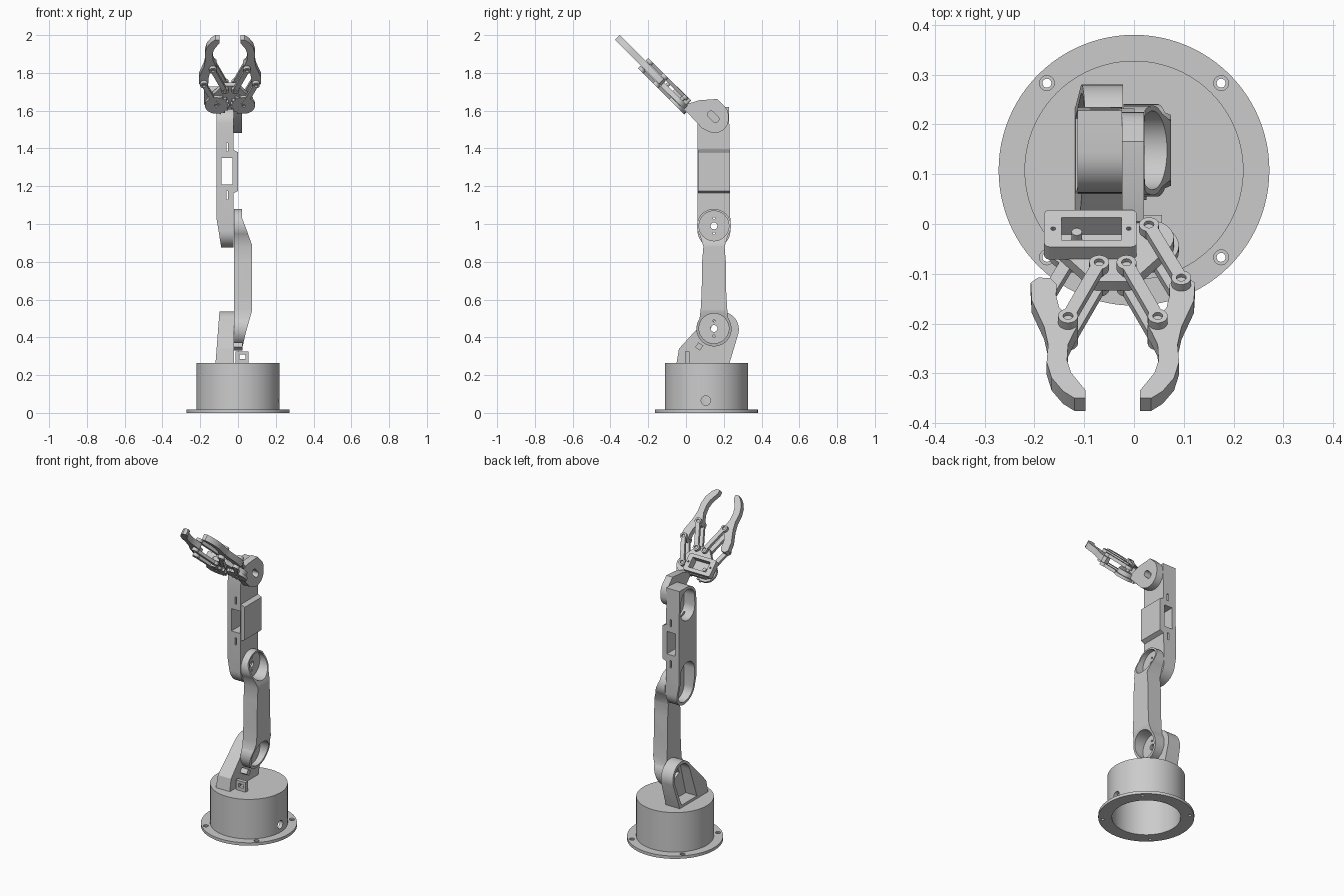
import bpy, bmesh
from math import sin, cos, pi, radians, asin, atan2, hypot
from mathutils import Vector
from mathutils.geometry import convex_hull_2d

if "Cube" in bpy.data.objects:
    bpy.data.objects.remove(bpy.data.objects["Cube"])

grey = bpy.data.materials.new("plain grey")
grey.use_nodes = True
COLOUR = (0.6, 0.6, 0.6, 1)
grey.diffuse_color = COLOUR
grey.node_tree.nodes["Principled BSDF"].inputs["Base Color"].default_value = COLOUR
parts = []


# Frames: turn outline coordinates (a, b) and depth c into a position
def side(a, b, c):
    return Vector((c, a, b))


def front(a, b, c):
    return Vector((a, c, b))


def flat(a, b, c):
    return Vector((a, b, c))


GRIP_X, GRIP_Z, S = -0.0425, 1.625, 0.5 ** 0.5


def grip(a, b, c):
    return Vector((a + GRIP_X, S * (c - b), GRIP_Z + S * (b + c)))


# Outlines
def arc(x, y, r, a0=0, a1=360, n=32):
    closed = a1 - a0 == 360
    steps = n if closed else n - 1
    angles = [radians(a0 + (a1 - a0) * i / steps) for i in range(n)]
    return [(x + r * cos(t), y + r * sin(t)) for t in angles]


def hull(*circles):
    pts = [p for x, y, r in circles for p in (arc(x, y, r) if r else [(x, y)])]
    return [pts[i] for i in convex_hull_2d(pts)]


def rect(x0, x1, y0, y1):
    return [(x0, y0), (x1, y0), (x1, y1), (x0, y1)]


def bar(p, q, big, half):
    t = atan2(q[1] - p[1], q[0] - p[0]) * 180 / pi
    a = asin(half / big) * 180 / pi
    return (arc(*q, big, t - 180 + a, t + 180 - a, 20)
            + arc(*p, big, t + a, t + 360 - a, 20))


# Solids
def prism(name, frame, pts, c0, c1):
    bm = bmesh.new()
    rings = [[bm.verts.new(frame(a, b, c)) for a, b in pts] for c in (c0, c1)]
    n = len(pts)
    for ring in rings:
        bm.faces.new(ring)
    for i in range(n):
        j = (i + 1) % n
        bm.faces.new((rings[0][i], rings[0][j], rings[1][j], rings[1][i]))
    bmesh.ops.recalc_face_normals(bm, faces=bm.faces)
    mesh = bpy.data.meshes.new(name)
    bm.to_mesh(mesh)
    bm.free()
    mesh.materials.append(grey)
    obj = bpy.data.objects.new(name, mesh)
    bpy.context.collection.objects.link(obj)
    parts.append(obj)
    return obj


def combine(obj, frame, pts, c0, c1, mode="DIFFERENCE"):
    tool = prism("cutter", frame, pts, c0, c1)
    tool.hide_render = True
    parts.remove(tool)
    mod = obj.modifiers.new("cut", "BOOLEAN")
    mod.operation, mod.object, mod.solver = mode, tool, "EXACT"
    bpy.context.view_layer.objects.active = obj
    bpy.ops.object.modifier_apply(modifier=mod.name)
    bpy.data.objects.remove(tool)


def axle_holes(obj, z):
    combine(obj, side, arc(0.148, z, 0.018), -0.2, 0.2)
    for dz in (-0.04, 0.04):
        combine(obj, side, arc(0.148, z + dz, 0.006, n=12), -0.2, 0.2)


# Base: hollow drum on a screw flange
CY = 0.108
flange = prism("base_flange", flat, arc(0, CY, 0.272, n=96), 0, 0.018)
combine(flange, flat, arc(0, CY, 0.195, n=64), -0.1, 0.1)
for sx in (-1, 1):
    for sy in (-1, 1):
        hole = (sx * 0.175, CY + sy * 0.175)
        combine(flange, flat, arc(*hole, 0.009, n=20), -0.1, 0.1)
        combine(flange, flat, arc(*hole, 0.015, n=20), 0.01, 0.1)
drum = prism("base_drum", flat, arc(0, CY, 0.22, n=96), 0.015, 0.265)
combine(drum, flat, arc(0, CY, 0.197, n=64), -0.1, 0.245)
combine(drum, side, arc(CY - 0.003, 0.065, 0.025), 0.1, 0.4)

# Shoulder bracket, open on its outer side
shoulder = prism("shoulder_bracket", side, hull(
    (0.185, 0.442, 0.095), (-0.05, 0.262, 0), (-0.037, 0.34, 0),
    (0.23, 0.262, 0)), -0.12, -0.022)
combine(shoulder, front, [(-0.12, 0.25), (-0.097, 0.55), (-0.022, 0.55), (-0.022, 0.25)],
        -0.5, 0.5, "INTERSECT")
combine(shoulder, side, hull((0.185, 0.442, 0.078), (0.06, 0.28, 0), (0.212, 0.28, 0)),
        -0.2, -0.04)
combine(shoulder, side, arc(0.165, 0.445, 0.045, 20, 380, 4), -0.2, 0.1)

# Cable clips beside the shoulder
clip = prism("base_clip", front, rect(-0.012, 0.056, 0.26, 0.325), -0.005, 0.018)
combine(clip, front, rect(0.008, 0.04, 0.285, 0.308), -0.1, 0.1)
prism("arm_clip", side, arc(0.07, 0.352, 0.022, 10, 370, 4), -0.02, 0.025)

# Lower arm: waisted bar with a slanted cup at each end
lower = prism("lower_arm", side, arc(0.148, 0.99, 0.09, -35, 215, 40)
              + [(0.092, 0.88), (0.085, 0.8), (0.083, 0.64), (0.078, 0.55)]
              + arc(0.148, 0.445, 0.093, 145, 395, 40)
              + [(0.218, 0.55), (0.213, 0.64), (0.211, 0.8), (0.204, 0.88)], -0.021, 0.074)
combine(lower, front, [(-0.021, 0.3), (0.022, 0.34), (0.04, 0.42), (0.074, 0.54),
                       (0.074, 0.89), (0.045, 0.97), (0.022, 1.03), (0.02, 1.1), (-0.021, 1.1)],
        -0.5, 0.5, "INTERSECT")
for z in (0.447, 0.99):
    combine(lower, side, arc(0.148, z, 0.079, n=48), -0.008, 0.2)
    axle_holes(lower, z)

# Forearm: long shell with two cups and a window for the motor
forearm = prism("forearm", side, hull(
    (0.148, 0.963, 0.087), (0.145, 1.535, 0.083), (0.06, 1.47, 0), (0.064, 1.17, 0),
    (0.232, 1.17, 0), (0.228, 1.62, 0), (0.19, 1.62, 0)), -0.114, -0.024)
combine(forearm, front, [(-0.114, 1.7), (-0.114, 1.03), (-0.086, 0.86), (-0.024, 0.86),
                         (-0.024, 1.7)], -0.5, 0.5, "INTERSECT")
combine(forearm, side, hull((0.148, 0.967, 0.072), (0.148, 1.08, 0.07)), -0.2, -0.04)
combine(forearm, side, hull((0.145, 1.533, 0.068), (0.146, 1.48, 0.07)), -0.2, -0.04)
combine(forearm, front, rect(-0.088, -0.028, 1.21, 1.35), -0.5, 0.5)
for z0, z1 in ((1.13, 1.175), (1.385, 1.43)):
    combine(forearm, front, rect(-0.062, -0.052, z0, z1), -0.5, 0.5)
axle_holes(forearm, 0.99)
prism("forearm_pad", front, [(-0.03, 1.16), (0.001, 1.175), (0.001, 1.38), (-0.03, 1.395)],
      0.064, 0.232)

# Wrist plate with a slanted slot
wrist = prism("wrist_plate", side, hull(
    (0.15, 1.572, 0.075), (0.152, 1.555, 0.073), (-0.012, 1.61, 0), (0.005, 1.635, 0),
    (0.07, 1.655, 0), (0.166, 1.662, 0), (0.087, 1.505, 0)), -0.024, 0.02)
combine(wrist, side, hull((0.132, 1.58, 0.018), (0.156, 1.556, 0.018)), -0.1, 0.1)

# Gripper body and motor frame
body = prism("gripper_body", grip, hull(
    (-0.0725, 0.045, 0.05), (0.0725, 0.045, 0.05),
    (-0.0275, 0.1475, 0.022), (0.0275, 0.1475, 0.022)), -0.02, 0.006)
frame = prism("motor_frame", grip, hull(*[(x, y, 0.012) for x in (-0.126, 0.036)
                                          for y in (0.012, 0.093)]), 0.004, 0.04)
opening = rect(-0.103, 0.017, 0.022, 0.085)
combine(frame, grip, opening, -0.1, 0.1)
combine(body, grip, opening, -0.008, 0.1)
for x in (-0.12, 0.032):
    combine(frame, grip, arc(x, 0.053, 0.005, n=12), 0.02, 0.1)

# Gripper linkage, repeated for both fingers
FINGER = [(0.150, 0.17), (0.165, 0.185), (0.163, 0.235), (0.138, 0.31), (0.13, 0.36),
          (0.133, 0.41), (0.123, 0.455), (0.1, 0.493), (0.077, 0.513), (0.055, 0.513),
          (0.055, 0.49), (0.068, 0.468), (0.084, 0.44), (0.092, 0.405), (0.09, 0.36),
          (0.078, 0.325), (0.07, 0.305), (0.074, 0.284), (0.092, 0.278), (0.108, 0.255),
          (0.114, 0.22), (0.113, 0.19), (0.125, 0.172)]
for word, s in (("left", 1), ("right", -1)):
    gear_pin, outer_pin = (s * 0.0725, 0.04), (s * 0.1375, 0.191)
    inner_pin, middle_pin = (s * 0.0275, 0.1475), (s * 0.09, 0.30)
    finger = prism(word + "_finger", grip, [(s * x, y) for x, y in FINGER], -0.018, 0.018)
    # toothed drive gear, teeth on the half facing the other gear
    teeth = []
    for i in range(64):
        t = 2 * pi * (i + 0.5) / 64
        r = 0.07 if cos(t) < -0.3 and i // 2 % 2 == (s > 0) else 0.06
        teeth.append((gear_pin[0] + s * r * cos(t), gear_pin[1] + r * sin(t)))
    gear = prism(word + "_gear", grip, teeth, -0.038, -0.021)
    combine(gear, grip, arc(*gear_pin, 0.009, n=16), -0.1, 0.1)
    layers = [("lower_inner_link", inner_pin, middle_pin, -0.039, -0.02),
              ("upper_inner_link", inner_pin, middle_pin, 0.02, 0.039),
              ("lower_outer_link", gear_pin, outer_pin, -0.039, -0.02)]
    if s > 0:
        layers.append(("upper_outer_link", gear_pin, outer_pin, 0.02, 0.039))
    for label, p, q, w0, w1 in layers:
        link = prism(word + "_" + label, grip, bar(p, q, 0.02, 0.013), w0, w1)
        for pin in (p, q):
            combine(link, grip, arc(*pin, 0.01, n=16), -0.1, 0.1)
    for label, pin in (("gear", gear_pin), ("outer", outer_pin),
                       ("inner", inner_pin), ("middle", middle_pin)):
        top = 0.018 if s < 0 and label in ("gear", "outer") else 0.03
        prism(f"{word}_{label}_pin", grip, arc(*pin, 0.0105, n=16), -0.03, top)

# Smooth the round walls, keep the edges sharp
for obj in bpy.context.scene.objects:
    obj.select_set(obj in parts)
bpy.context.view_layer.objects.active = parts[0]
bpy.ops.object.shade_smooth_by_angle(angle=radians(30))
